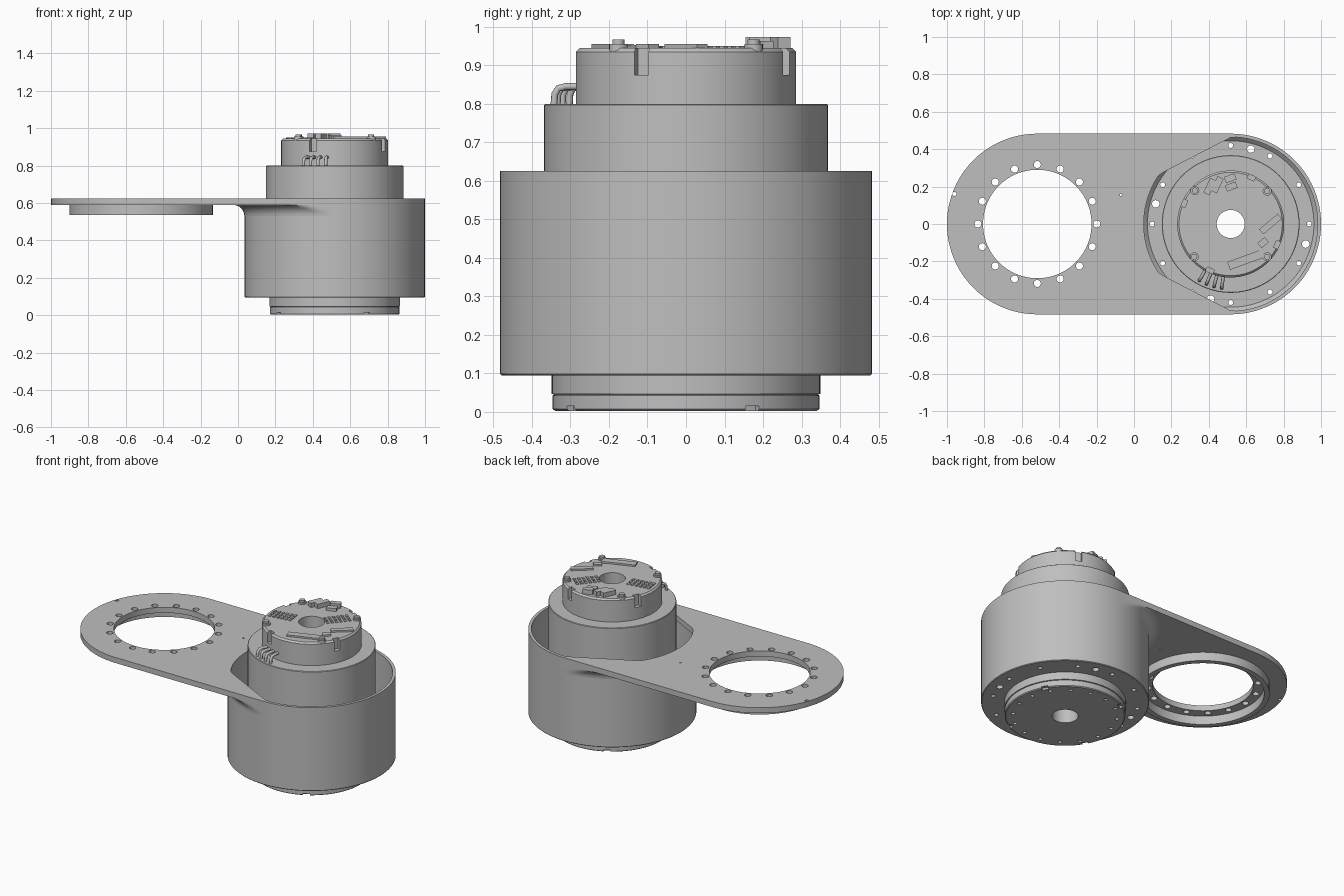
import bpy, bmesh
from math import pi, sin, cos, radians
from mathutils import Matrix, Vector

cube = bpy.data.objects.get("Cube")
if cube:
    bpy.data.objects.remove(cube, do_unlink=True)

C, R, N = 0.517, 0.483, 96          # axis offset, outer radius, segments
FLOOR, UNDER, TOP = 0.13, 0.59, 0.625
DECK = 0.945                        # top of the motor

grey = bpy.data.materials.new("machined_grey")
grey.use_nodes = True
grey.diffuse_color = (0.52, 0.52, 0.52, 1)
grey.node_tree.nodes["Principled BSDF"].inputs["Base Color"].default_value = (0.52, 0.52, 0.52, 1)


def finish(name, bm):
    bmesh.ops.recalc_face_normals(bm, faces=bm.faces)
    mesh = bpy.data.meshes.new(name)
    bm.to_mesh(mesh)
    bm.free()
    mesh.materials.append(grey)
    ob = bpy.data.objects.new(name, mesh)
    bpy.context.collection.objects.link(ob)
    return ob


def select(ob):
    bpy.ops.object.select_all(action="DESELECT")
    ob.select_set(True)
    bpy.context.view_layer.objects.active = ob


def smooth(ob):
    select(ob)
    bpy.ops.object.shade_smooth_by_angle(angle=radians(30))


def lathe(name, profile, cx, limit=None):
    """Revolve a closed (radius, z) profile; limit may cap the radius by angle."""
    bm = bmesh.new()
    rings = []
    for i in range(N):
        a = 2 * pi * i / N
        radii = [min(r, limit(a)) if limit else r for r, z in profile]
        rings.append([bm.verts.new((cx + r * cos(a), r * sin(a), z))
                      for r, (_, z) in zip(radii, profile)])
    for i, ring in enumerate(rings):
        after = rings[(i + 1) % N]
        for j in range(len(profile)):
            k = (j + 1) % len(profile)
            bm.faces.new((ring[j], after[j], after[k], ring[k]))
    return finish(name, bm)


def add_prism(bm, outline, z0, z1):
    low = [bm.verts.new((x, y, z0)) for x, y in outline]
    high = [bm.verts.new((x, y, z1)) for x, y in outline]
    bm.faces.new(low)
    bm.faces.new(high)
    for i in range(len(low)):
        k = (i + 1) % len(low)
        bm.faces.new((low[i], low[k], high[k], high[i]))


def circle(x, y, r, n=20):
    return [(x + r * cos(2 * pi * i / n), y + r * sin(2 * pi * i / n)) for i in range(n)]


def polar(cx, r, deg):
    return cx + r * cos(radians(deg)), r * sin(radians(deg))


def add_box(bm, x, y, z0, size, deg):
    m = (Matrix.Translation((x, y, z0 + size[2] / 2)) @ Matrix.Rotation(radians(deg), 4, "Z")
         @ Matrix.Diagonal((*size, 1)))
    bmesh.ops.create_cube(bm, size=1, matrix=m)


def cut(ob, bm):
    tool = finish("cutter", bm)
    tool.hide_render = True
    mod = ob.modifiers.new("cut", "BOOLEAN")
    mod.operation, mod.solver, mod.object = "DIFFERENCE", "EXACT", tool
    select(ob)
    bpy.ops.object.modifier_apply(modifier="cut")
    bpy.data.objects.remove(tool, do_unlink=True)


# Arm plate: rounded slab with a mounting hole, bolt circle and motor opening
half = N // 2
outline = [(C + R * cos(a), R * sin(a)) for a in (-pi / 2 + pi * i / half for i in range(half + 1))]
outline += [(-x, -y) for x, y in outline]
bm = bmesh.new()
add_prism(bm, outline, UNDER, TOP)
plate = finish("arm_plate", bm)


def opening(a):
    r = 0.465
    for side in (1, -1):            # straight chords beside the arm
        c = cos(a - side * radians(117.3))
        if c > 0:
            r = min(r, 0.411 / c) if c > 0.5 else r
    return r


bm = bmesh.new()
add_prism(bm, circle(-C, 0, 0.29, N), 0.5, 0.7)
add_prism(bm, [(C + opening(2 * pi * i / N) * cos(2 * pi * i / N),
                opening(2 * pi * i / N) * sin(2 * pi * i / N)) for i in range(N)], 0.5, 0.7)
for i in range(16):
    add_prism(bm, circle(*polar(-C, 0.318, i * 22.5), 0.019), 0.5, 0.7)
add_prism(bm, circle(-0.07, 0.155, 0.006), 0.5, 0.7)
add_prism(bm, circle(-0.96, 0.16, 0.011), 0.5, 0.7)
cut(plate, bm)
smooth(plate)

# Locating lip under the mounting hole
smooth(lathe("locating_lip", [(0.352, 0.535), (0.383, 0.535), (0.383, UNDER), (0.352, UNDER)], -C))

# Motor housing: open cup with a bolted floor
housing = lathe("motor_housing", [(0.345, 0.095), (R - 0.004, 0.095), (R, 0.099), (R, UNDER),
                                  (0.465, UNDER), (0.465, FLOOR + 0.02), (0.445, FLOOR),
                                  (0.345, FLOOR)], C)
bm = bmesh.new()
for i in range(12):
    add_prism(bm, circle(*polar(C, 0.42, i * 30), 0.013), 0, 0.2)
for i in range(4):
    add_prism(bm, circle(*polar(C, 0.415, 75 + i * 90), 0.02), 0, 0.2)
cut(housing, bm)
smooth(housing)

# Curved web blending the housing into the arm, trimmed to the arm sides
web = [(R + 0.06 * (1 - cos(t)), 0.53 + 0.06 * sin(t)) for t in (pi / 2 * i / 8 for i in range(9))]


def arm_side(a):
    return R if cos(a) >= 0 else R / max(abs(sin(a)), 0.01)


smooth(lathe("blend_web", [(0.475, 0.53)] + web + [(0.475, UNDER)], C, arm_side))

# Motor: stepped body with a through bore
motor = lathe("motor_body", [(0.075, 0.003), (0.34, 0.003), (0.346, 0.008), (0.346, 0.043),
                             (0.342, 0.045), (0.349, 0.047), (0.349, 0.14), (0.368, 0.15),
                             (0.368, 0.797), (0.365, 0.8), (0.286, 0.8), (0.286, 0.935),
                             (0.276, DECK), (0.075, DECK)], C)
bm = bmesh.new()
for i in range(16):                 # output face bolt holes
    add_prism(bm, circle(*polar(C, 0.3, i * 22.5 + 11), 0.011), -0.05, 0.02)
for deg in (66, 156, 246, 336):     # rim slots
    add_box(bm, *polar(C, 0.285, deg), 0.875, (0.05, 0.04, 0.1), deg)
for deg in (-60, 30, 120, 210):     # lower edge notches
    add_box(bm, *polar(C, 0.345, deg), -0.02, (0.04, 0.04, 0.035), deg)
cut(motor, bm)
smooth(motor)

# Deck screws
bm = bmesh.new()
for deg in (42, 137, 222, 318):
    x, y = polar(C, 0.262, deg)
    add_prism(bm, circle(x, y, 0.024), 0.93, 0.955)
    add_prism(bm, circle(x, y, 0.016), 0.955, 0.967)
smooth(finish("deck_screws", bm))

# Circuit connectors: (x, y, length, width, height, angle)
bm = bmesh.new()
for x, y, l, w, h, deg in ((0.405, 0.2, 0.035, 0.085, 0.03, -25), (0.445, 0.21, 0.035, 0.085, 0.03, -25),
                           (0.515, 0.245, 0.06, 0.035, 0.03, 20), (0.52, 0.2, 0.06, 0.035, 0.02, 20),
                           (0.6, -0.19, 0.2, 0.045, 0.012, 20), (0.73, 0.0, 0.13, 0.035, 0.012, 40),
                           (0.69, -0.1, 0.05, 0.035, 0.012, 40), (0.68, -0.15, 0.03, 0.03, 0.01, 40)):
    add_box(bm, x, y, DECK - 0.002, (l, w, h), deg)
finish("connectors", bm)

# Rows of solder pins
bm = bmesh.new()
for x, y, deg in ((0.335, -0.03, 8), (0.62, 0.11, 50)):
    turn = Matrix.Rotation(radians(deg), 3, "Z")
    for row in (-1, 0, 1):
        for col in range(6):
            p = turn @ Vector(((col - 2.5) * 0.026, row * 0.032, 0))
            add_box(bm, x + p.x, y + p.y, DECK - 0.002, (0.015, 0.02, 0.007), deg)
finish("solder_pins", bm)

# Phase wires bending down from the side of the motor
for i in range(4):
    curve = bpy.data.curves.new("phase_wire", "CURVE")
    curve.dimensions, curve.bevel_depth, curve.bevel_resolution = "3D", 0.009, 2
    curve.use_fill_caps = True
    line = curve.splines.new("POLY")
    path = [(0.25, 0.845), (0.315, 0.845), (0.335, 0.84), (0.344, 0.825), (0.346, 0.798)]
    line.points.add(len(path) - 1)
    for point, (r, z) in zip(line.points, path):
        point.co = (*polar(C, r, 241 + i * 7), z, 1)
    curve.materials.append(grey)
    wire = bpy.data.objects.new("phase_wire", curve)
    bpy.context.collection.objects.link(wire)
